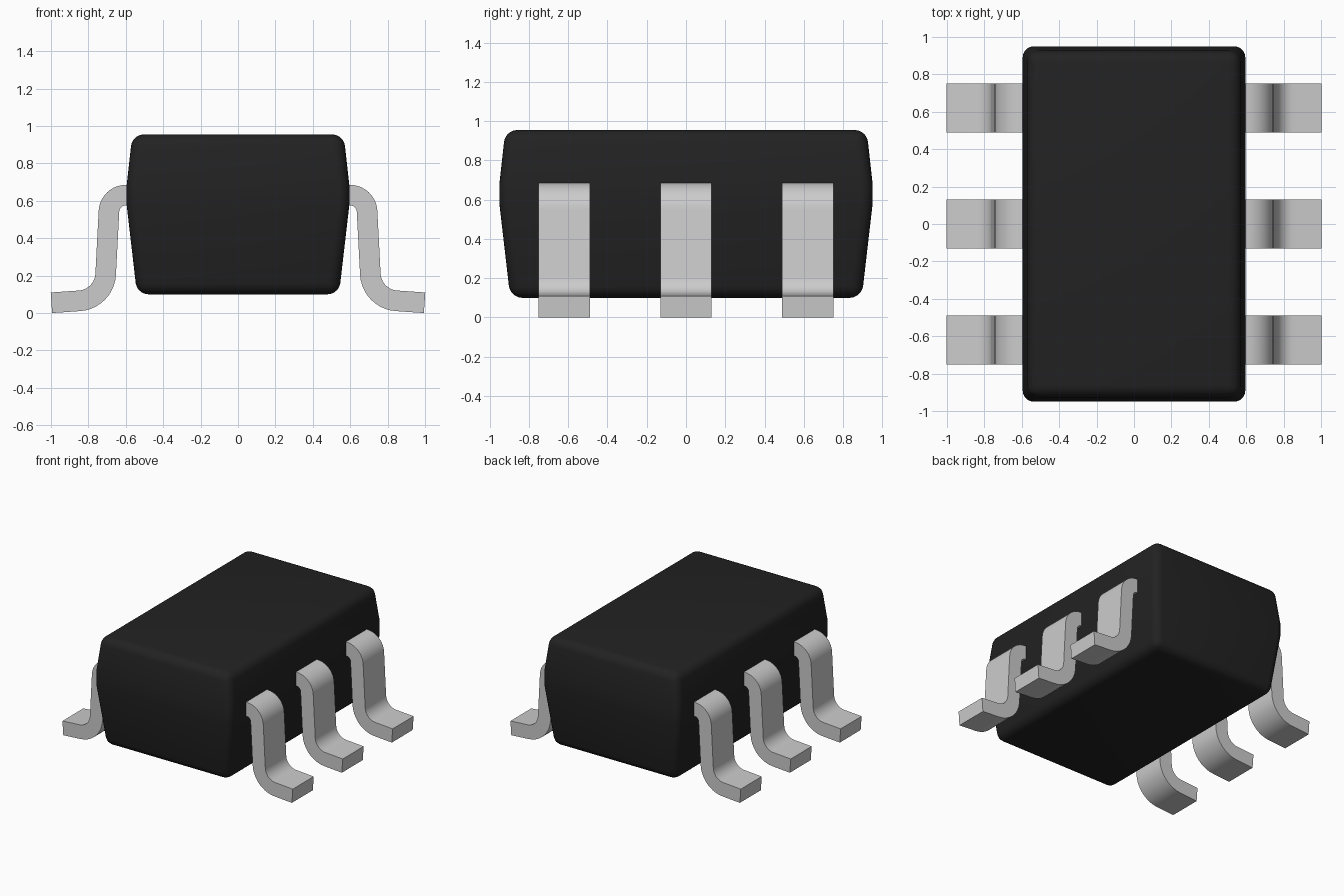
import bpy, bmesh
from math import sin, cos, radians

if "Cube" in bpy.data.objects:
    bpy.data.objects.remove(bpy.data.objects["Cube"])


def finish(name, bm, angle=30):
    bmesh.ops.recalc_face_normals(bm, faces=bm.faces)
    mesh = bpy.data.meshes.new(name)
    bm.to_mesh(mesh)
    bm.free()
    ob = bpy.data.objects.new(name, mesh)
    bpy.context.collection.objects.link(ob)
    bpy.ops.object.select_all(action='DESELECT')
    ob.select_set(True)
    bpy.context.view_layer.objects.active = ob
    bpy.ops.object.shade_smooth_by_angle(angle=radians(angle))
    return ob


# Moulded body: stacked rectangles (half x, half y, z), tapering from a waist band
levels = [(0.54, 0.895, 0.10), (0.595, 0.95, 0.575),
          (0.595, 0.95, 0.685), (0.565, 0.92, 0.955)]
bm = bmesh.new()
rings = [[bm.verts.new((sx * x, sy * y, z))
          for sx, sy in ((-1, -1), (1, -1), (1, 1), (-1, 1))]
         for x, y, z in levels]
bm.faces.new(rings[0])
bm.faces.new(rings[-1])
for low, high in zip(rings, rings[1:]):
    for i in range(4):
        j = (i + 1) % 4
        bm.faces.new((low[i], low[j], high[j], high[i]))

# Round every edge except the shallow waist edges
waist = set(rings[1])
waist_top = set(rings[2])
edges = [e for e in bm.edges
         if not (set(e.verts) <= waist or set(e.verts) <= waist_top)]
bmesh.ops.bevel(bm, geom=edges, offset=0.06, offset_type='OFFSET',
                segments=5, profile=0.5, affect='EDGES', clamp_overlap=True)
body = finish("body", bm)
plastic = bpy.data.materials.new("black_plastic")
plastic.diffuse_color = (0.016, 0.016, 0.016, 1)
plastic.use_nodes = True
plastic.node_tree.nodes["Principled BSDF"].inputs["Base Color"].default_value = plastic.diffuse_color
body.data.materials.append(plastic)


# Gull-wing lead: (straight length, turn in degrees, bend radius) steps
def lead_profile(thickness=0.11, steps=10):
    x, z, heading = 0.5, 0.63, 0.0
    centre = [(x, z, heading)]
    for length, turn, radius in ((0.10, -87, 0.09), (0.338, 83, 0.15), (0.151, 0, 0)):
        x += length * cos(heading)
        z += length * sin(heading)
        centre.append((x, z, heading))
        if turn:
            s = 1 if turn > 0 else -1
            cx, cz = x - s * radius * sin(heading), z + s * radius * cos(heading)
            start = heading
            for i in range(1, steps + 1):
                heading = start + radians(turn) * i / steps
                x, z = cx + s * radius * sin(heading), cz - s * radius * cos(heading)
                centre.append((x, z, heading))
    h = thickness / 2
    upper = [(x - h * sin(a), z + h * cos(a)) for x, z, a in centre]
    lower = [(x + h * sin(a), z - h * cos(a)) for x, z, a in centre]
    return upper + lower[::-1]


def make_lead(name, y, width=0.26):
    bm = bmesh.new()
    face = bm.faces.new([bm.verts.new((x, y - width / 2, z)) for x, z in lead_profile()])
    out = bmesh.ops.extrude_face_region(bm, geom=[face])
    bmesh.ops.translate(bm, vec=(0, width, 0),
                        verts=[v for v in out["geom"] if isinstance(v, bmesh.types.BMVert)])
    lead = finish(name, bm)
    # Matching lead on the opposite side
    lead.modifiers.new("opposite_side", 'MIRROR').use_axis[0] = True


for name, y in (("front_lead_pair", -0.62), ("middle_lead_pair", 0), ("back_lead_pair", 0.62)):
    make_lead(name, y)
